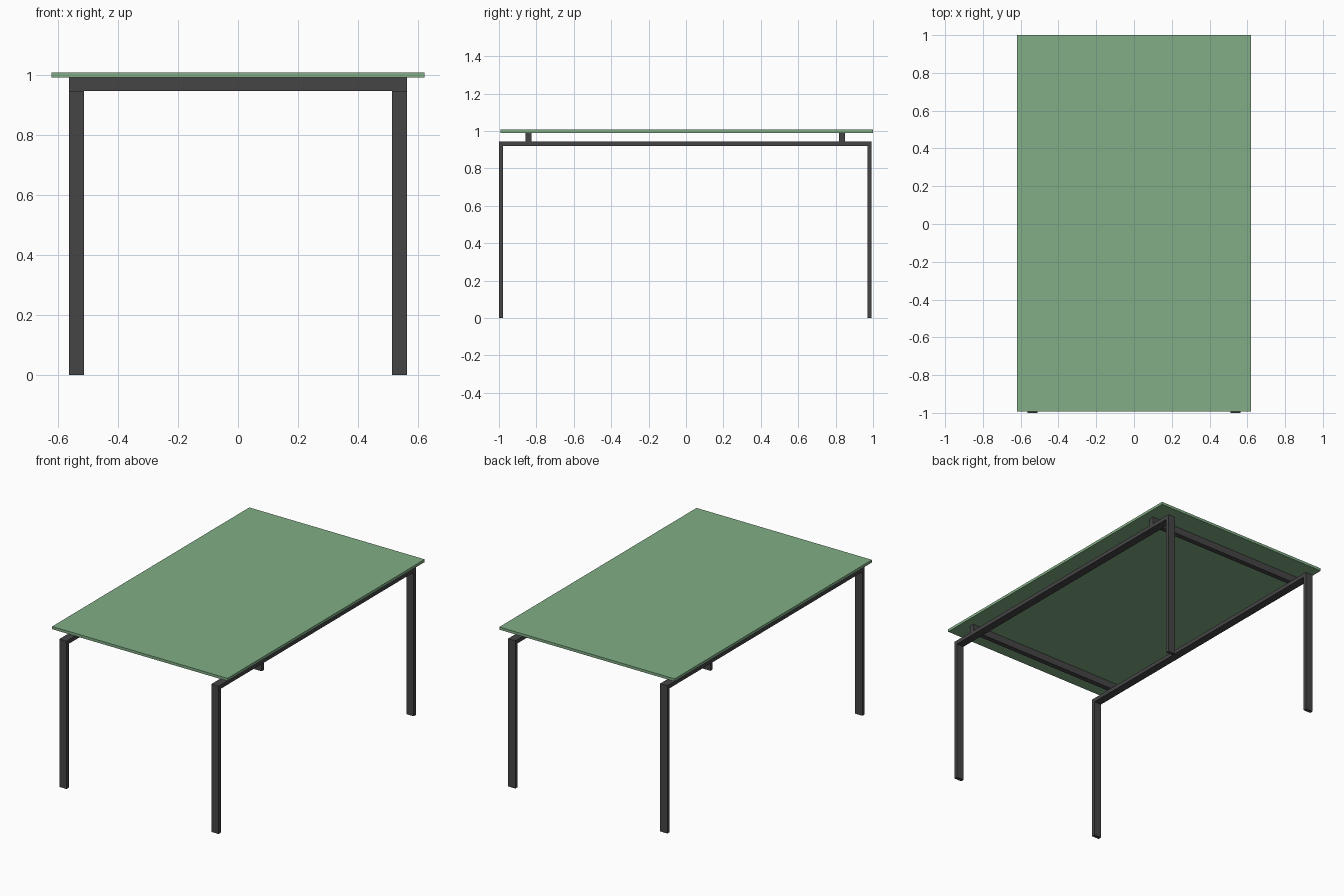
import bpy, bmesh

if "Cube" in bpy.data.objects:
    bpy.data.objects.remove(bpy.data.objects["Cube"])


def material(name, color):
    m = bpy.data.materials.new(name)
    m.diffuse_color = color
    m.use_nodes = True
    m.node_tree.nodes["Principled BSDF"].inputs["Base Color"].default_value = m.diffuse_color
    return m


def finish(name, bm, mat):
    bmesh.ops.recalc_face_normals(bm, faces=bm.faces)
    mesh = bpy.data.meshes.new(name)
    bm.to_mesh(mesh)
    bm.free()
    mesh.materials.append(mat)
    obj = bpy.data.objects.new(name, mesh)
    bpy.context.collection.objects.link(obj)
    return obj


def box(name, x, y, z, mat):
    bm = bmesh.new()
    bmesh.ops.create_cube(bm, size=1)
    for v in bm.verts:
        for i, (lo, hi) in enumerate((x, y, z)):
            v.co[i] = lo if v.co[i] < 0 else hi
    return finish(name, bm, mat)


metal = material("dark_metal", (0.06, 0.06, 0.06, 1))
glass = material("green_glass", (0.22, 0.42, 0.24, 0.8))

HALF_X, LEG_W = 0.563, 0.051
Y0, Y1 = -1.0, 0.992
THICK, RAIL_TOP, BAR_TOP = 0.022, 0.945, 0.99

# Side frames: two legs and a long rail on each side
for side, s in (("left", -1), ("right", 1)):
    x = sorted((s * HALF_X, s * (HALF_X - LEG_W)))
    box(side + "_rail", x, (Y0 + THICK, Y1 - THICK), (RAIL_TOP - 0.025, RAIL_TOP), metal)
    box(side + "_front_leg", x, (Y0, Y0 + THICK), (0, RAIL_TOP), metal)
    box(side + "_back_leg", x, (Y1 - THICK, Y1), (0, RAIL_TOP), metal)

# Cross bars resting on the rails
for end, y in (("front", -0.842), ("back", 0.833)):
    box(end + "_cross_bar", (-HALF_X, HALF_X), (y - 0.016, y + 0.016), (RAIL_TOP, BAR_TOP), metal)

# Table top
box("table_top", (-0.62, 0.62), (-0.992, 1.0), (BAR_TOP, 1.007), glass)
